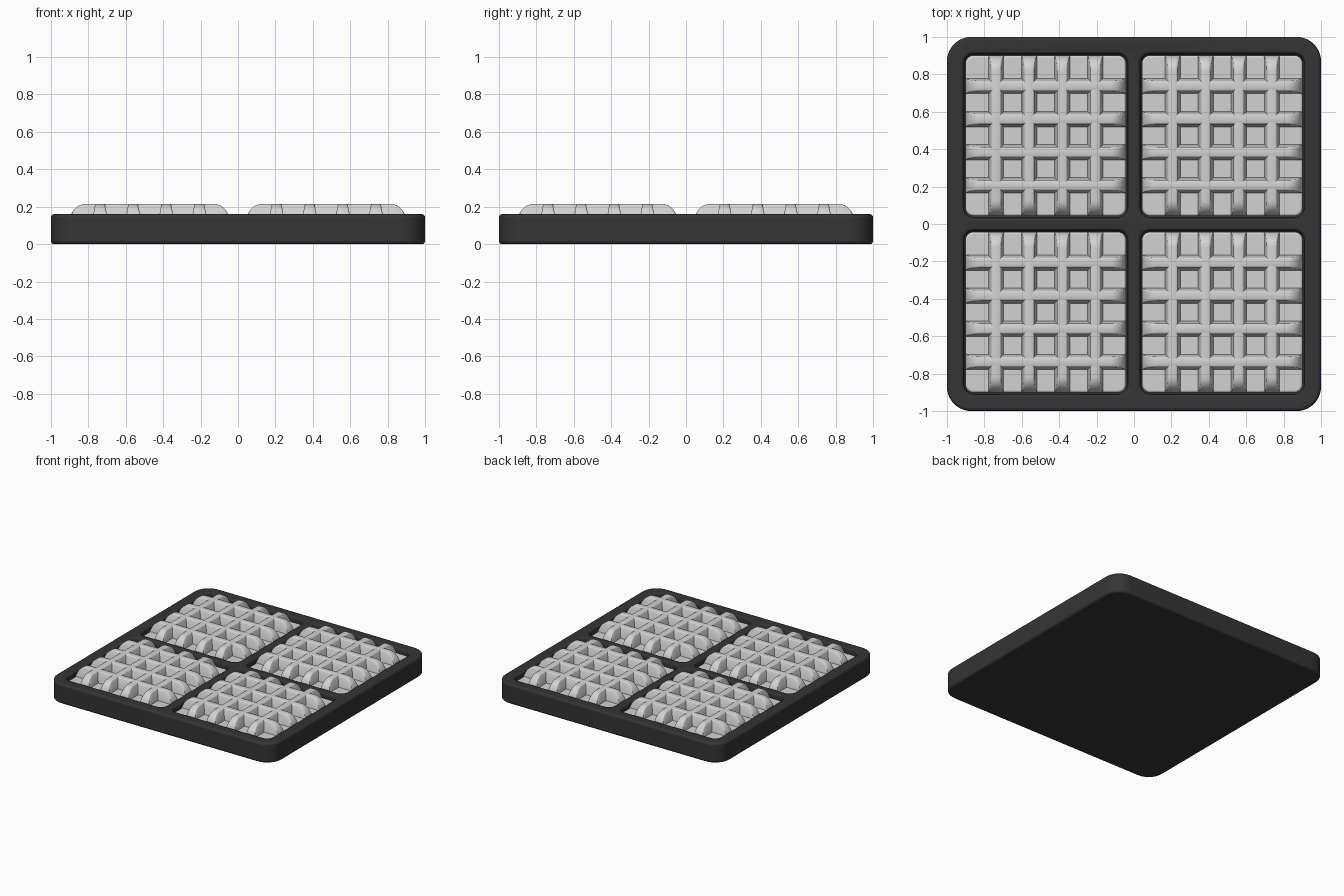
import bpy, bmesh, math
from mathutils import Vector

cube = bpy.data.objects.get("Cube")
if cube:
    bpy.data.objects.remove(cube, do_unlink=True)


def material(name, v):
    m = bpy.data.materials.new(name)
    m.use_nodes = True
    colour = (v, v, v, 1)
    m.diffuse_color = colour
    m.node_tree.nodes["Principled BSDF"].inputs["Base Color"].default_value = colour
    return m


BLACK = material("charcoal black", 0.035)
WHITE = material("light grey", 0.65)


def make_object(name, bm, mat):
    bmesh.ops.recalc_face_normals(bm, faces=bm.faces)
    mesh = bpy.data.meshes.new(name)
    bm.to_mesh(mesh)
    bm.free()
    mesh.materials.append(mat)
    ob = bpy.data.objects.new(name, mesh)
    bpy.context.collection.objects.link(ob)
    return ob


def smooth(ob):
    bpy.ops.object.select_all(action="DESELECT")
    ob.select_set(True)
    bpy.context.view_layer.objects.active = ob
    bpy.ops.object.shade_smooth_by_angle(angle=math.radians(40))


def rounded_slab(bm, cx, cy, half, radius, z0, z1, steps=8):
    """Square prism with rounded vertical corners."""
    verts = []
    for q in range(4):
        mid = math.pi / 4 + q * math.pi / 2
        ox = math.copysign(half - radius, math.cos(mid))
        oy = math.copysign(half - radius, math.sin(mid))
        for i in range(steps + 1):
            a = (q + i / steps) * math.pi / 2
            verts.append(bm.verts.new((cx + ox + radius * math.cos(a),
                                       cy + oy + radius * math.sin(a), z0)))
    face = bm.faces.new(verts)
    top = bmesh.ops.extrude_face_region(bm, geom=[face])["geom"]
    bmesh.ops.translate(bm, vec=(0, 0, z1 - z0),
                        verts=[v for v in top if isinstance(v, bmesh.types.BMVert)])


def ridge(bm, cx, cy, offset, along_x):
    """Tapered bar whose ends curve down to the tile edge."""
    drop, run = TOP - FLOOR + 0.02, 0.085
    stations = []
    for i in range(9):
        a = i / 8 * math.pi / 2
        stations.append((-HALF + run * (1 - math.cos(a)), FLOOR - 0.02 + drop * math.sin(a)))
    stations += [(-t, z) for t, z in reversed(stations)]
    rings = []
    for t, z in stations:
        h = max(z - FLOOR, 0)
        top_w = 0.041 - 0.17 * h
        lip = min(0.008, h * 0.4)
        section = [(-0.044, FLOOR - 0.02), (-0.041, FLOOR), (-top_w - 0.001, z - lip),
                   (-top_w + lip * 0.4, z - lip * 0.25), (-top_w + lip, z)]
        section += [(-s, w) for s, w in reversed(section)]
        ring = []
        for s, w in section:
            x, y = (t, offset + s) if along_x else (offset + s, t)
            ring.append(bm.verts.new((cx + x, cy + y, min(w, max(z, FLOOR - 0.02)))))
        rings.append(ring)
    n = len(rings[0])
    for a, b in zip(rings, rings[1:]):
        for i in range(n):
            j = (i + 1) % n
            bm.faces.new((a[i], a[j], b[j], b[i]))
    bm.faces.new(rings[0])
    bm.faces.new(rings[-1])


HALF, TOP, FLOOR, PITCH = 0.43, 0.215, 0.13, 0.177
CENTRE = 0.472

# Tray body with four rounded pockets
bm = bmesh.new()
rounded_slab(bm, 0, 0, 1.0, 0.13, 0, 0.16, 10)
tray = make_object("tray", bm, BLACK)
bm = bmesh.new()
for sx in (-1, 1):
    for sy in (-1, 1):
        rounded_slab(bm, sx * CENTRE, sy * CENTRE, 0.437, 0.05, 0.06, 0.3, 6)
cutter = make_object("pocket_cutter", bm, BLACK)
cutter.hide_render = True
cutter.hide_viewport = True
cut = tray.modifiers.new("pockets", "BOOLEAN")
cut.operation = "DIFFERENCE"
cut.solver = "EXACT"
cut.object = cutter
bevel = tray.modifiers.new("soft_edges", "BEVEL")
bevel.width = 0.016
bevel.segments = 3
bevel.limit_method = "ANGLE"
bevel.angle_limit = math.radians(50)
smooth(tray)

# Waffle tiles: a rounded base each, with a grid of ridges
for sx, side in ((-1, "right"), (1, "left")):
    for sy, end in ((-1, "front"), (1, "back")):
        cx, cy = sx * CENTRE, sy * CENTRE
        bm = bmesh.new()
        rounded_slab(bm, cx, cy, HALF, 0.045, 0.06, FLOOR, 6)
        base = make_object(f"tile_base_{end}_{side}", bm, WHITE)
        edge = base.modifiers.new("soft_edges", "BEVEL")
        edge.width = 0.012
        edge.segments = 3
        edge.limit_method = "ANGLE"
        edge.angle_limit = math.radians(50)
        smooth(base)
        bm = bmesh.new()
        for k in range(4):
            for along_x in (True, False):
                ridge(bm, cx, cy, (k - 1.5) * PITCH, along_x)
        smooth(make_object(f"tile_ridges_{end}_{side}", bm, WHITE))
